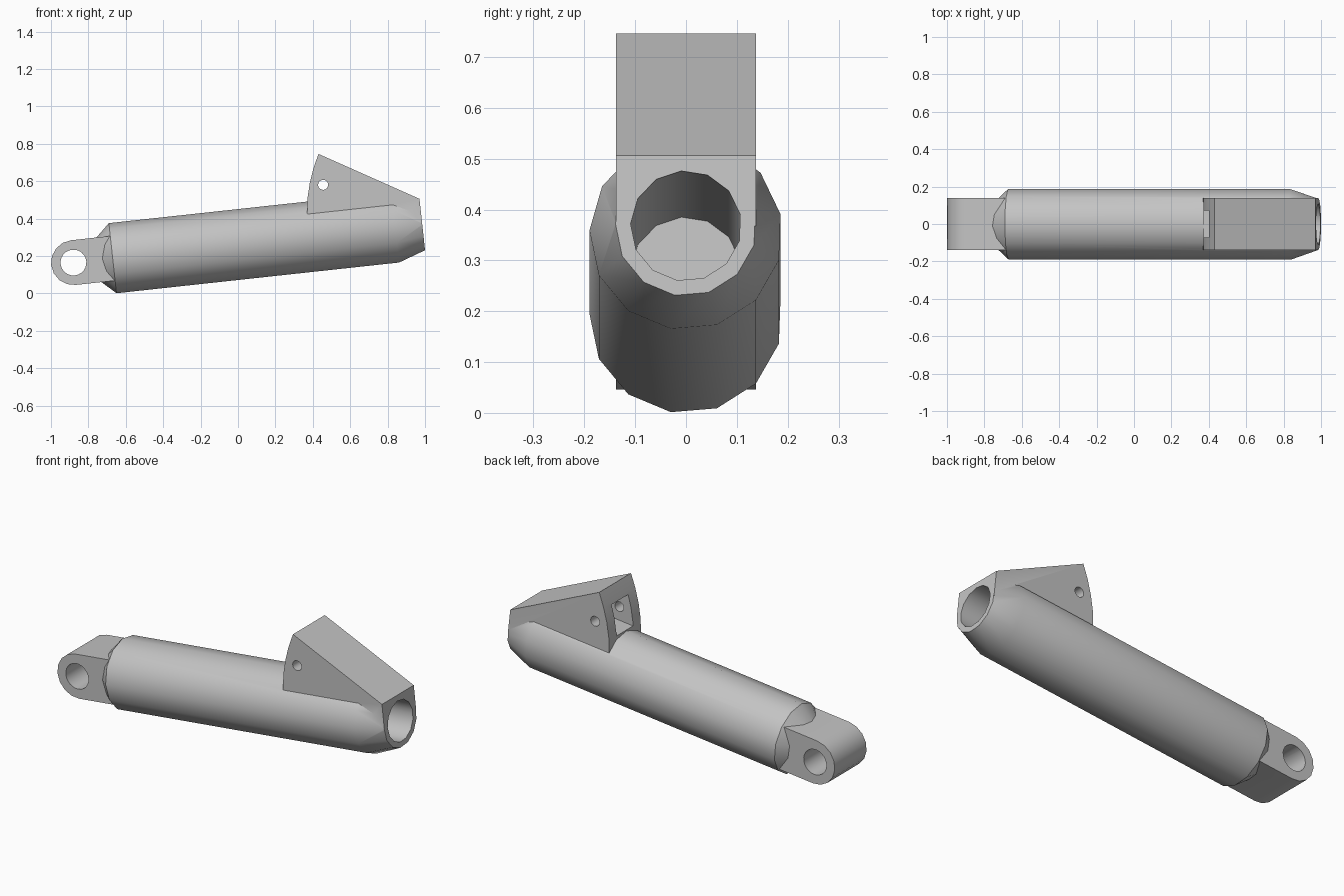
import bpy, bmesh, math
from mathutils import Matrix, Vector

cube = bpy.data.objects.get("Cube")
if cube:
    bpy.data.objects.remove(cube, do_unlink=True)

metal = bpy.data.materials.new("grey metal")
metal.use_nodes = True
GREY = (0.55, 0.55, 0.55, 1)
metal.diffuse_color = GREY
metal.node_tree.nodes["Principled BSDF"].inputs["Base Color"].default_value = GREY

# Tilted frame: local x runs along the tube, local z points away from it
TILT = Matrix.Translation((-0.67, 0, 0.188)) @ Matrix.Rotation(-math.radians(6.2), 4, 'Y')
SIDES = 13


def make(name, bm):
    bmesh.ops.recalc_face_normals(bm, faces=bm.faces)
    mesh = bpy.data.meshes.new(name)
    bm.to_mesh(mesh)
    bm.free()
    mesh.transform(TILT)
    mesh.materials.append(metal)
    ob = bpy.data.objects.new(name, mesh)
    bpy.context.collection.objects.link(ob)
    return ob


def turned(name, profile):
    """Revolve (position, radius) pairs around the tube axis, with capped ends."""
    bm = bmesh.new()
    rings = []
    for u, r in profile:
        angles = [math.radians(-9) + math.tau * i / SIDES for i in range(SIDES)]
        rings.append([bm.verts.new((u, r * math.sin(a), -r * math.cos(a))) for a in angles])
    for a, b in zip(rings, rings[1:]):
        for i in range(SIDES):
            j = (i + 1) % SIDES
            bm.faces.new((a[i], a[j], b[j], b[i]))
    bm.faces.new(rings[0])
    bm.faces.new(rings[-1])
    return make(name, bm)


def plate(name, outline, half):
    """Extrude a side outline across the width."""
    bm = bmesh.new()
    face = bm.faces.new([bm.verts.new((u, -half, v)) for u, v in outline])
    new = bmesh.ops.extrude_face_region(bm, geom=[face])["geom"]
    bmesh.ops.translate(bm, vec=Vector((0, 2 * half, 0)),
                        verts=[g for g in new if isinstance(g, bmesh.types.BMVert)])
    return make(name, bm)


def arc(u, v, r, start, end, n):
    return [(u + r * math.cos(t), v + r * math.sin(t))
            for t in (math.radians(start + (end - start) * i / n) for i in range(n + 1))]


def combine(target, other, operation):
    mod = target.modifiers.new(operation.lower(), 'BOOLEAN')
    mod.operation, mod.object, mod.solver = operation, other, 'EXACT'
    bpy.context.view_layer.objects.active = target
    bpy.ops.object.modifier_apply(modifier=mod.name)
    bpy.data.objects.remove(other, do_unlink=True)


END = 1.665
WIDTH = 0.138

# Tube with a steep chamfer at the rear and a long taper at the mouth
housing = turned("cylinder_housing", [(-0.075, 0.12), (0, 0.19), (1.52, 0.19), (END, 0.139)])

# Rounded lug at the rear
lug = plate("rear_lug", arc(-0.211, 0, 0.12, 90, 270, 8) + [(0.05, -0.12), (0.05, 0.12)], WIDTH)
combine(housing, lug, 'UNION')

# Wedge bracket above the mouth, with a slightly bowed rear face
bracket = plate("mounting_bracket", [
    (1.06, 0), (1.06, 0.129), (1.071, 0.21), (1.092, 0.29), (1.12, 0.365),
    (1.154, 0.436), (END, 0.139), (END, 0)], WIDTH)
combine(housing, bracket, 'UNION')

# Bore, pocket in the bracket and the two cross pin holes
cutters = [
    turned("bore", [(0.825, 0.109), (END + 0.1, 0.109)]),
    plate("pocket", [(1.0, 0.195), (1.225, 0.195), (1.225, 0.355), (1.0, 0.355)], 0.072),
    plate("lug_hole", arc(-0.211, 0, 0.069, 0, 345, 23), 0.3),
    plate("bracket_hole", arc(1.161, 0.269, 0.027, 0, 337.5, 15), 0.3),
]
for cutter in cutters:
    combine(housing, cutter, 'DIFFERENCE')

# Smooth round surfaces, sharp edges kept
bpy.ops.object.select_all(action='DESELECT')
housing.select_set(True)
bpy.context.view_layer.objects.active = housing
bpy.ops.object.shade_smooth_by_angle(angle=math.radians(30))
